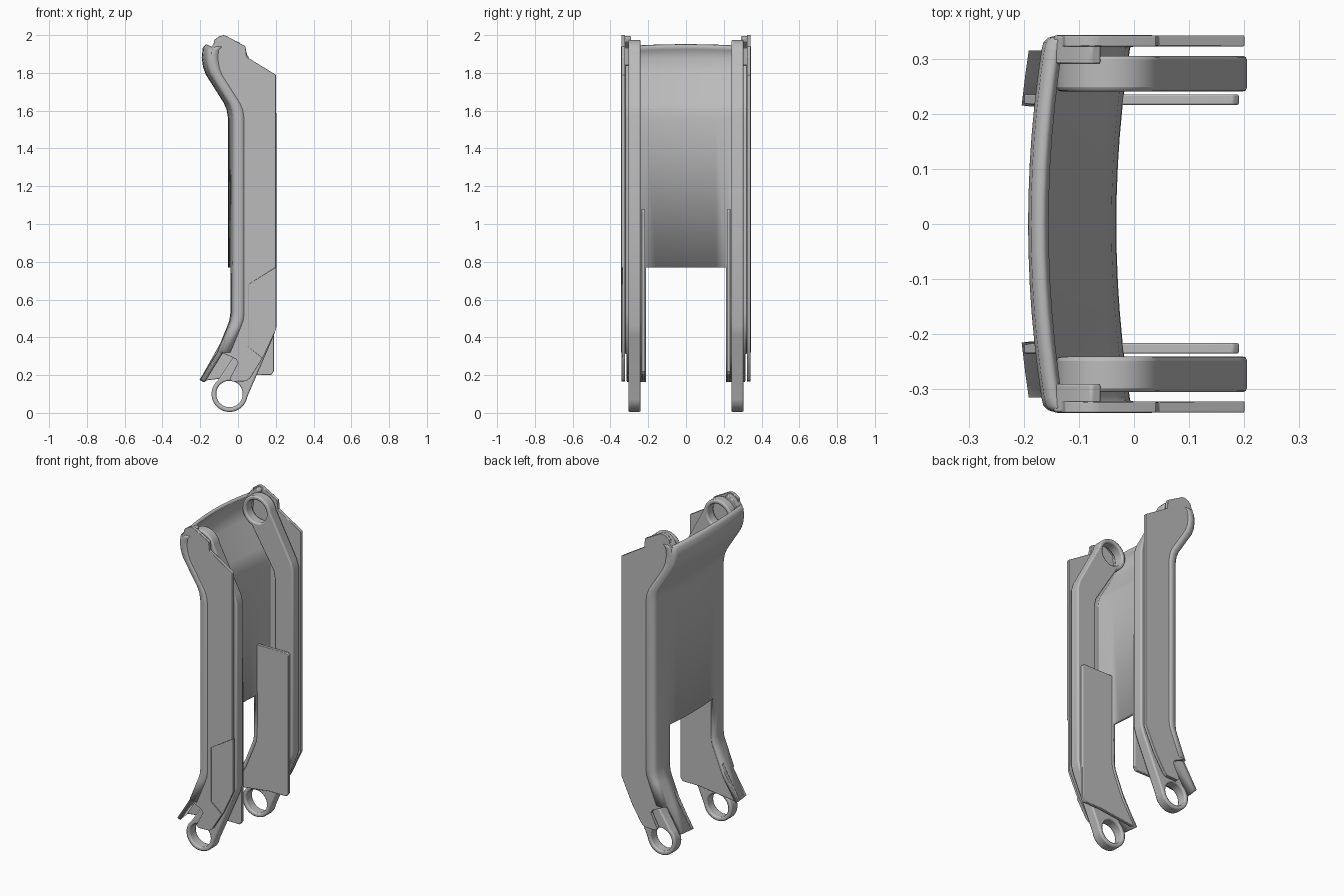
import bpy, bmesh
from math import radians, sin, cos

cube = bpy.data.objects.get("Cube")
if cube:
    bpy.data.objects.remove(cube, do_unlink=True)

grey = bpy.data.materials.new("plain grey")
grey.use_nodes = True
grey.diffuse_color = (0.5, 0.5, 0.5, 1)
grey.node_tree.nodes["Principled BSDF"].inputs["Base Color"].default_value = (0.5, 0.5, 0.5, 1)


def finish(name, bm, bevel=0, solid=0):
    mesh = bpy.data.meshes.new(name)
    bm.to_mesh(mesh)
    bm.free()
    mesh.materials.append(grey)
    obj = bpy.data.objects.new(name, mesh)
    bpy.context.collection.objects.link(obj)
    if solid:
        m = obj.modifiers.new("thickness", "SOLIDIFY")
        m.thickness, m.offset = solid, -1
    if bevel:
        m = obj.modifiers.new("soft edges", "BEVEL")
        m.width, m.segments, m.limit_method = bevel, 2, "ANGLE"
        m.angle_limit = radians(40)
    bpy.ops.object.select_all(action="DESELECT")
    obj.select_set(True)
    bpy.context.view_layer.objects.active = obj
    bpy.ops.object.shade_smooth_by_angle(angle=radians(35))
    return obj


def prism(name, loops, y0, y1, bevel=0):
    """Extrude an x-z outline (first loop) with holes (other loops) along y."""
    bm = bmesh.new()
    edges = []
    for loop in loops:
        vs = [bm.verts.new((x, y0, z)) for x, z in loop]
        edges += [bm.edges.new((a, b)) for a, b in zip(vs, vs[1:] + vs[:1])]
    bmesh.ops.triangle_fill(bm, edges=edges, use_beauty=True)
    bmesh.ops.dissolve_limit(bm, angle_limit=0.01, verts=[], edges=bm.edges[:])
    ext = bmesh.ops.extrude_face_region(bm, geom=bm.faces[:], use_keep_orig=True)
    new = [v for v in ext["geom"] if isinstance(v, bmesh.types.BMVert)]
    bmesh.ops.translate(bm, verts=new, vec=(0, y1 - y0, 0))
    bmesh.ops.recalc_face_normals(bm, faces=bm.faces[:])
    return finish(name, bm, bevel)


def arc(cx, cz, r, a0, a1, n=32):
    return [(cx + r * cos(radians(a0 + (a1 - a0) * i / n)),
             cz + r * sin(radians(a0 + (a1 - a0) * i / n))) for i in range(n + 1)]


# Curved back shell with two legs, swept down a profile
path = [(-.145, 1.94), (-.162, 1.92), (-.167, 1.88), (-.16, 1.83), (-.145, 1.79),
        (-.05, 1.64), (-.035, 1.605), (-.028, 1.56), (-.027, .77), (-.027, .53),
        (-.032, .49), (-.045, .455), (-.1, .32), (-.19, .175)]
half = [(.06, .343), (.03, .343), (.012, .338), (.003, .33)]
half += [(-.025 * (1 - (y / .32) ** 2), y) for y in (.315, .27, .215, .16, .11, .05)]
section = [(x, -y) for x, y in half] + [(-.025, 0)] + half[::-1]
bm = bmesh.new()
grid = [[bm.verts.new((px + dx, y, pz + (.012 * (1 - (y / .343) ** 2) if pz > 1.9 else 0)))
         for dx, y in section] for px, pz in path]
for i in range(len(path) - 1):
    for j in range(len(section) - 1):
        y = abs(section[j][1] + section[j + 1][1]) / 2
        z = path[i][1]
        if (z < .78 and y < .215) or (z < .33 and y > .315):
            continue
        bm.faces.new((grid[i][j], grid[i][j + 1], grid[i + 1][j + 1], grid[i + 1][j]))
bmesh.ops.delete(bm, geom=[v for v in bm.verts if not v.link_faces], context="VERTS")
finish("back_shell", bm, solid=.02)

# Outer plate outline, split where the lower panel is set back
edge = [(x + .025, z) for x, z in path[1:13]][::-1]
top = [(-.125, 1.975), (-.1, 1.993), (-.077, 2), (-.06, 1.995), (.04, 1.94), (.045, 1.885), (.2, 1.79)]
panel = [(.2, .44), (.13, .29)]
foot = [(.065, .185), (.045, .168), (-.03, .165), (-.045, .18), (0, .265), (-.012, .285), (-.09, .322)]
seam = [(.2, .77), (.055, .68), (.055, .35)]
link = [arc(-.045, 1.88, .095, 10, 250) + [(.07, 1.55), (.08, 1.5), (.08, .48), (.07, .44)]
        + arc(-.045, .1, .095, 130, 350) + [(.19, .41), (.205, .46), (.205, 1.58), (.19, 1.63)],
        arc(-.045, 1.88, .07, 0, 348.75, 31), arc(-.045, .1, .07, 0, 348.75, 31)]
inner = [(-.03, 1.08), (.18, 1.08), (.19, 1.07), (.19, .22), (.175, .2), (.06, .2),
         (-.185, .17), (-.2, .18), (-.045, .455), (-.03, .5)]
boss = [(-.14, 1.84), (-.145, 1.93), (-.115, 1.975), (-.077, 1.995), (-.06, 1.985),
        (-.065, 1.965), (-.115, 1.93), (-.125, 1.84)]

for side, s in (("right", -1), ("left", 1)):
    if s < 0:
        prism("outer_plate_right", [edge + top + seam + panel[1:] + foot], s * .322, s * .342, .002)
        prism("set_back_panel", [seam + panel[::-1][:1] + panel[:1]], s * .322, s * .335)
    else:
        prism("outer_plate_left", [edge + top + panel + foot], s * .322, s * .342, .002)
    prism("top_boss_" + side, [boss], s * .29, s * .342, .004)
    prism("link_arm_" + side, link, s * .24, s * .305, .008)
    prism("inner_plate_" + side, [inner], s * .216, s * .235, .003)
